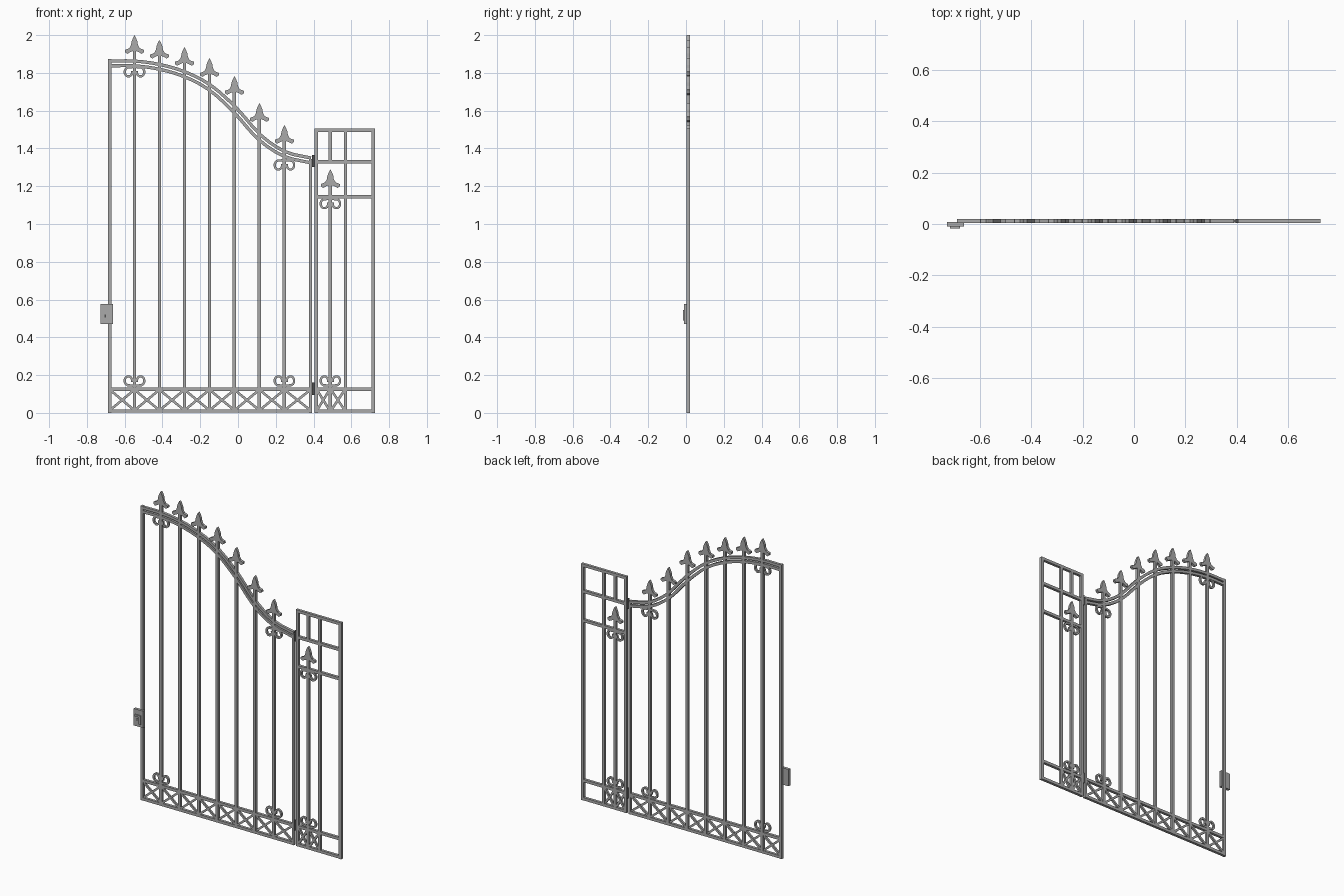
import bpy, bmesh
from math import cos, sin, radians
from mathutils import Vector

cube = bpy.data.objects.get("Cube")
if cube:
    bpy.data.objects.remove(cube)

Y0, Y1 = 0.003, 0.02     # front and back of the ironwork
BAR = 0.018


def material(name, value):
    m = bpy.data.materials.new(name)
    m.use_nodes = True
    m.diffuse_color = (value, value, value, 1)
    m.node_tree.nodes["Principled BSDF"].inputs["Base Color"].default_value = (value, value, value, 1)
    return m


iron = material("grey iron", 0.4)
dark = material("dark iron", 0.08)


def finish(name, bm, mat):
    bmesh.ops.recalc_face_normals(bm, faces=bm.faces)
    me = bpy.data.meshes.new(name)
    bm.to_mesh(me)
    bm.free()
    me.materials.append(mat)
    ob = bpy.data.objects.new(name, me)
    bpy.context.collection.objects.link(ob)
    return ob


def plate(name, outline, y0=Y0, y1=Y1, mat=iron):
    """Extrude a closed outline in x and z from y0 to y1."""
    bm = bmesh.new()
    face = bm.faces.new([bm.verts.new((x, y0, z)) for x, z in outline])
    new = bmesh.ops.extrude_face_region(bm, geom=[face])["geom"]
    verts = [v for v in new if isinstance(v, bmesh.types.BMVert)]
    bmesh.ops.translate(bm, verts=verts, vec=(0, y1 - y0, 0))
    return finish(name, bm, mat)


def box(name, x0, x1, z0, z1, y0=Y0, y1=Y1, mat=iron):
    return plate(name, [(x0, z0), (x1, z0), (x1, z1), (x0, z1)], y0, y1, mat)


def upright(name, x, z0, z1, w=BAR):
    return box(name, x - w / 2, x + w / 2, z0, z1)


def rail(name, x0, x1, z, w=BAR):
    return box(name, x0, x1, z - w / 2, z + w / 2)


def strip(name, path, w, shift=0, inset=0):
    """Flat bar of width w following a path, moved sideways by shift."""
    pts = [Vector(p) for p in path]
    left, right = [], []
    for i, p in enumerate(pts):
        d = (pts[min(i + 1, len(pts) - 1)] - pts[max(i - 1, 0)]).normalized()
        n = Vector((-d.y, d.x))
        left.append(p + n * (shift + w / 2))
        right.append(p + n * (shift - w / 2))
    return plate(name, left + right[::-1], Y0 + inset, Y1 - inset)


def smooth_path(pts, steps=3):
    p = [Vector(q) for q in pts]
    p = [2 * p[0] - p[1]] + p + [2 * p[-1] - p[-2]]
    out = []
    for a, b, c, d in zip(p, p[1:], p[2:], p[3:]):
        for s in range(steps):
            t = s / steps
            out.append(0.5 * (2 * b + (c - a) * t + (2 * a - 5 * b + 4 * c - d) * t * t
                              + (3 * b - a - 3 * c + d) * t ** 3))
    return out + [p[-2]]


def finial(x, tip):
    half = [(0.008, -0.015), (0.016, -0.035), (0.018, -0.052), (0.028, -0.07),
            (0.050, -0.078), (0.051, -0.09), (0.038, -0.099), (0.022, -0.09), (0.01, -0.085)]
    shape = [(0, 0)] + half + [(-a, b) for a, b in reversed(half)]
    plate("spear_finial", [(x + a, tip + b) for a, b in shape])


def scrolls(x, z, up):
    """Pair of curls beside a bar, up = 1 curls upwards, -1 downwards."""
    for side in (-1, 1):
        path = [(x + side * 0.006, z - up * 0.026)]
        for a in range(-75, 200, 30):
            path.append((x + side * (0.032 + 0.020 * cos(radians(a))),
                         z + up * 0.024 * sin(radians(a))))
        strip("scroll", path, 0.012, inset=0.002)


def crosses(xs):
    for a, b in zip(xs, xs[1:]):
        a, b = a + 0.008, b - 0.008
        strip("cross_brace", [(a, 0.02), (b, 0.116)], 0.013, inset=0.002)
        strip("cross_brace", [(a, 0.116), (b, 0.02)], 0.013, inset=0.003)


# Main gate leaf
bars = [-0.548 + 0.1323 * i for i in range(7)]
tips = [2.0, 1.975, 1.937, 1.878, 1.783, 1.64, 1.524]
heights = [1.85, 1.85, 1.832, 1.793, 1.724, 1.607, 1.46, 1.371, 1.337]
L, R = -0.679, 0.384
upright("latch_post", L, 0, 1.873)
upright("hinge_post", R, 0, 1.345, 0.015)
rail("gate_bottom_rail", L, R, 0.01)
rail("gate_lower_rail", L, R, 0.126)
arch = smooth_path(list(zip([L] + bars + [R], heights)))
for s in (-1, 1):
    strip("arched_top_rail", arch, 0.017, s * 0.0125)
for x, tip in zip(bars, tips):
    upright("gate_bar", x, 0.01, tip - 0.07)
    finial(x, tip)
crosses([L] + bars + [R])
for x, z in ((bars[0], 1.805), (bars[-1], 1.312)):
    scrolls(x, z, -1)
    scrolls(x, 0.17, 1)

# Fixed side panel
SL, SR, SM, SB = 0.414, 0.716, 0.569, 0.489
for x in (SL, SR):
    upright("panel_post", x, 0, 1.505)
upright("panel_middle_bar", SM, 0.01, 1.5)
upright("panel_short_bar", SB, 0.01, 1.22)
upright("panel_top_bar", SB, 1.33, 1.5)
for z in (0.01, 0.126, 1.144, 1.33, 1.496):
    rail("panel_rail", SL, SR, z)
finial(SB, 1.29)
scrolls(SB, 1.107, -1)
scrolls(SB, 0.17, 1)
crosses([SL, SB, SM])

# Hinges between gate and panel
for z in (0.128, 1.333):
    bpy.ops.mesh.primitive_cylinder_add(vertices=12, radius=0.0085, depth=0.064,
                                        location=(0.399, 0.0115, z))
    hinge = bpy.context.object
    hinge.name = "hinge"
    hinge.data.materials.append(dark)

# Lock case with handle and keyhole
box("lock_case", -0.728, -0.661, 0.47, 0.577, -0.01, 0.008)
plate("lock_handle", [(-0.716, 0.545), (-0.716, 0.533), (-0.688, 0.533), (-0.688, 0.488),
                      (-0.676, 0.488), (-0.676, 0.545)], -0.017, -0.01)
box("keyhole", -0.708, -0.7, 0.505, 0.522, -0.011, -0.009, dark)
